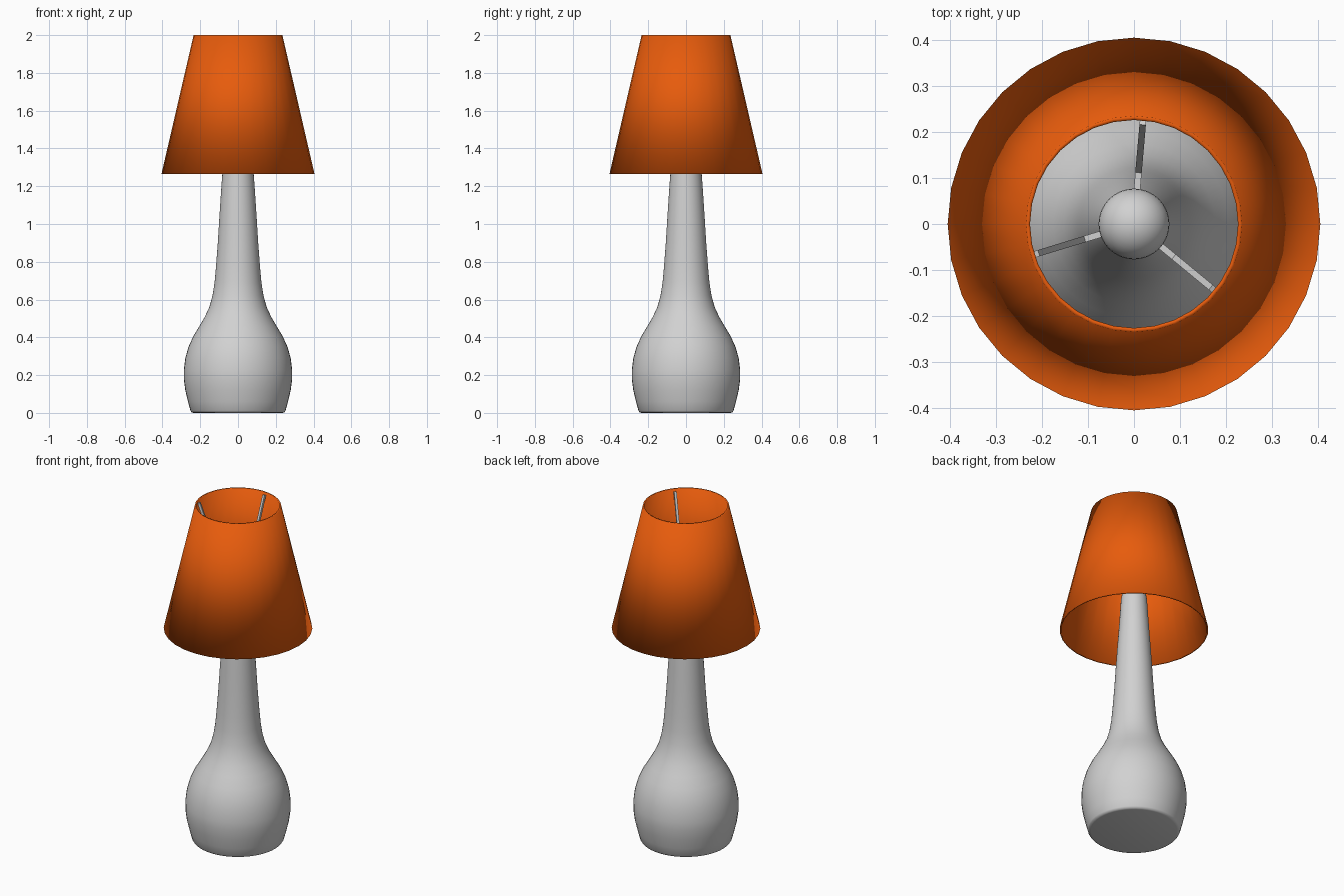
import bpy, bmesh, math
from mathutils import Vector

if "Cube" in bpy.data.objects:
    bpy.data.objects.remove(bpy.data.objects["Cube"])


def material(name, rgb):
    m = bpy.data.materials.new(name)
    m.diffuse_color = (*rgb, 1)
    m.use_nodes = True
    m.node_tree.nodes["Principled BSDF"].inputs["Base Color"].default_value = m.diffuse_color
    return m


GREY = material("light grey", (0.64, 0.64, 0.64))
ORANGE = material("orange", (0.87, 0.115, 0.004))


def finish(name, bm, mat, smooth=True):
    bmesh.ops.recalc_face_normals(bm, faces=bm.faces)
    mesh = bpy.data.meshes.new(name)
    bm.to_mesh(mesh)
    bm.free()
    mesh.materials.append(mat)
    for p in mesh.polygons:
        p.use_smooth = smooth
    ob = bpy.data.objects.new(name, mesh)
    bpy.context.collection.objects.link(ob)
    return ob


def lathe(name, profile, mat, sides, closed=False):
    """Revolve (radius, z) points about z; closed joins the last ring to the first."""
    bm = bmesh.new()
    rings = [[bm.verts.new((r * math.cos(a), r * math.sin(a), z))
              for a in (2 * math.pi * i / sides for i in range(sides))]
             for r, z in profile]
    pairs = list(zip(rings, rings[1:]))
    if closed:
        pairs.append((rings[-1], rings[0]))
    else:
        bm.faces.new(rings[0])
        bm.faces.new(rings[-1])
    for low, high in pairs:
        for i in range(sides):
            j = (i + 1) % sides
            bm.faces.new((low[i], low[j], high[j], high[i]))
    return finish(name, bm, mat)


def bar(bm, a, b, width):
    """Square bar between two points."""
    a, b = Vector(a), Vector(b)
    d = (b - a).normalized()
    side = d.cross(Vector((0, 0, 1))).normalized() * width / 2
    up = side.cross(d).normalized() * width / 2
    ends = [[bm.verts.new(p + s * side + u * up)
             for s, u in ((1, 1), (-1, 1), (-1, -1), (1, -1))] for p in (a, b)]
    bm.faces.new(ends[0])
    bm.faces.new(ends[1])
    for i in range(4):
        j = (i + 1) % 4
        bm.faces.new((ends[0][i], ends[0][j], ends[1][j], ends[1][i]))


# Bottle-shaped base with a rounded top to the neck
lathe("base", [(0.235, 0), (0.246, 0.003), (0.252, 0.012), (0.265, 0.06),
               (0.279, 0.12), (0.287, 0.18), (0.287, 0.225), (0.279, 0.29),
               (0.262, 0.35), (0.237, 0.405), (0.204, 0.46), (0.175, 0.51),
               (0.152, 0.56), (0.135, 0.62), (0.124, 0.69), (0.116, 0.78),
               (0.107, 0.9), (0.099, 1.03), (0.09, 1.17), (0.082, 1.28),
               (0.071, 1.45), (0.066, 1.485), (0.055, 1.5), (0.03, 1.505)],
      GREY, 48)

# Socket and round bulb hidden inside the shade
lathe("socket", [(0.03, 1.49), (0.03, 1.7)], GREY, 24)
bm = bmesh.new()
bmesh.ops.create_uvsphere(bm, u_segments=32, v_segments=16, radius=0.077)
bmesh.ops.translate(bm, verts=bm.verts, vec=(0, 0, 1.74))
finish("bulb", bm, GREY)

# Thin conical shade, open at both ends
lathe("shade", [(0.405, 1.265), (0.235, 2.0), (0.226, 2.0), (0.397, 1.265)],
      ORANGE, 32, closed=True)

# Three bent spokes: flat near the socket, then rising to the top rim
bm = bmesh.new()
for deg in (85, 197, -39.5):
    c, s = math.cos(math.radians(deg)), math.sin(math.radians(deg))
    bar(bm, (0.02 * c, 0.02 * s, 1.685), (0.12 * c, 0.12 * s, 1.685), 0.014)
    bar(bm, (0.117 * c, 0.117 * s, 1.685), (0.223 * c, 0.223 * s, 1.985), 0.014)
finish("shade_spokes", bm, GREY, smooth=False)
